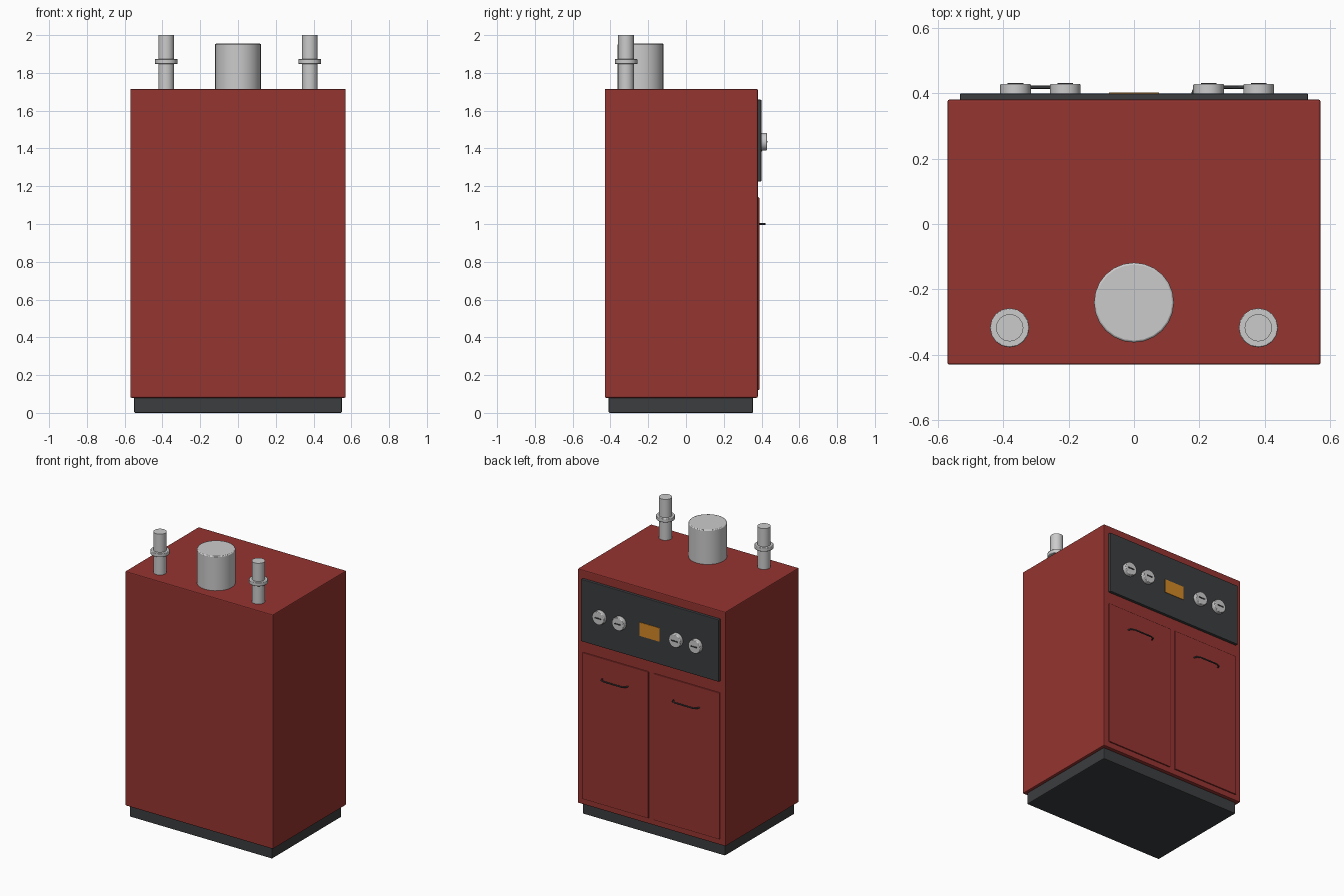
import bpy
import math

if "Cube" in bpy.data.objects:
    bpy.data.objects.remove(bpy.data.objects["Cube"])


def material(name, rgb):
    m = bpy.data.materials.new(name)
    m.diffuse_color = (*rgb, 1)
    m.use_nodes = True
    m.node_tree.nodes["Principled BSDF"].inputs["Base Color"].default_value = m.diffuse_color
    return m


RED = material("red_enamel", (0.30, 0.035, 0.03))
DARK = material("dark_metal", (0.045, 0.047, 0.05))
AMBER = material("amber_display", (0.65, 0.25, 0.02))


def finish(ob, name, mat, bevel):
    ob.name = name
    if mat:
        ob.data.materials.append(mat)
    if bevel:
        mod = ob.modifiers.new("bevel", 'BEVEL')
        mod.width = bevel
        mod.segments = 2
        mod.limit_method = 'ANGLE'
        mod.angle_limit = math.radians(40)
    return ob


def box(name, x, y, z, mat=None, bevel=0):
    """Box from (min, max) pairs."""
    bpy.ops.mesh.primitive_cube_add(size=1, location=[sum(p) / 2 for p in (x, y, z)])
    ob = bpy.context.object
    ob.scale = [p[1] - p[0] for p in (x, y, z)]
    bpy.ops.object.transform_apply(location=False, rotation=False, scale=True)
    return finish(ob, name, mat, bevel)


def cylinder(name, centre, radius, depth, sides, mat=None, bevel=0, along_y=False):
    bpy.ops.mesh.primitive_cylinder_add(
        vertices=sides, radius=radius, depth=depth, location=centre,
        rotation=(-math.pi / 2 if along_y else 0, 0, 0))
    bpy.ops.object.shade_smooth_by_angle(angle=math.radians(35))
    return finish(bpy.context.object, name, mat, bevel)


def handle(name, cx):
    """Bowed bar pull standing off the door."""
    cu = bpy.data.curves.new(name, 'CURVE')
    cu.dimensions = '3D'
    cu.bevel_depth = 0.005
    cu.bevel_resolution = 1
    cu.use_fill_caps = True
    pts = [(-0.1, 0.384), (-0.092, 0.408), (-0.07, 0.418),
           (0.07, 0.418), (0.092, 0.408), (0.1, 0.384)]
    sp = cu.splines.new('POLY')
    sp.points.add(len(pts) - 1)
    for p, (x, y) in zip(sp.points, pts):
        p.co = (cx + x, y, 1.0, 1)
    ob = bpy.data.objects.new(name, cu)
    bpy.context.collection.objects.link(ob)
    cu.materials.append(DARK)


# Plinth and casing
box("plinth", (-0.55, 0.55), (-0.41, 0.355), (0, 0.085), DARK, 0.006)
box("casing", (-0.57, 0.57), (-0.43, 0.38), (0.08, 1.715), RED, 0.006)

# Flue and water pipes on top
cylinder("flue", (0, -0.24, 1.83), 0.122, 0.25, 24, None, 0.006)
for side, s in (("left", -1), ("right", 1)):
    cylinder(side + "_pipe", (s * 0.38, -0.317, 1.85), 0.042, 0.30, 16)
    cylinder(side + "_pipe_flange", (s * 0.38, -0.317, 1.86), 0.06, 0.026, 16, None, 0.003)

    # Doors with handles
    xs = sorted((s * 0.02, s * 0.53))
    box(side + "_door", xs, (0.37, 0.388), (0.12, 1.142), RED, 0.004)
    handle(side + "_door_handle", s * 0.275)

# Control panel, display and knobs
box("control_panel", (-0.532, 0.532), (0.37, 0.399), (1.225, 1.658), DARK, 0.004)
box("display", (-0.076, 0.076), (0.39, 0.402), (1.385, 1.48), AMBER)
for i, x in enumerate((-0.362, -0.21, 0.228, 0.381), 1):
    cylinder(f"knob_{i}", (x, 0.411, 1.435), 0.047, 0.034, 16, None, 0.004, True)
    box(f"knob_pointer_{i}", (x - 0.024, x + 0.024), (0.424, 0.431), (1.431, 1.439), DARK)
